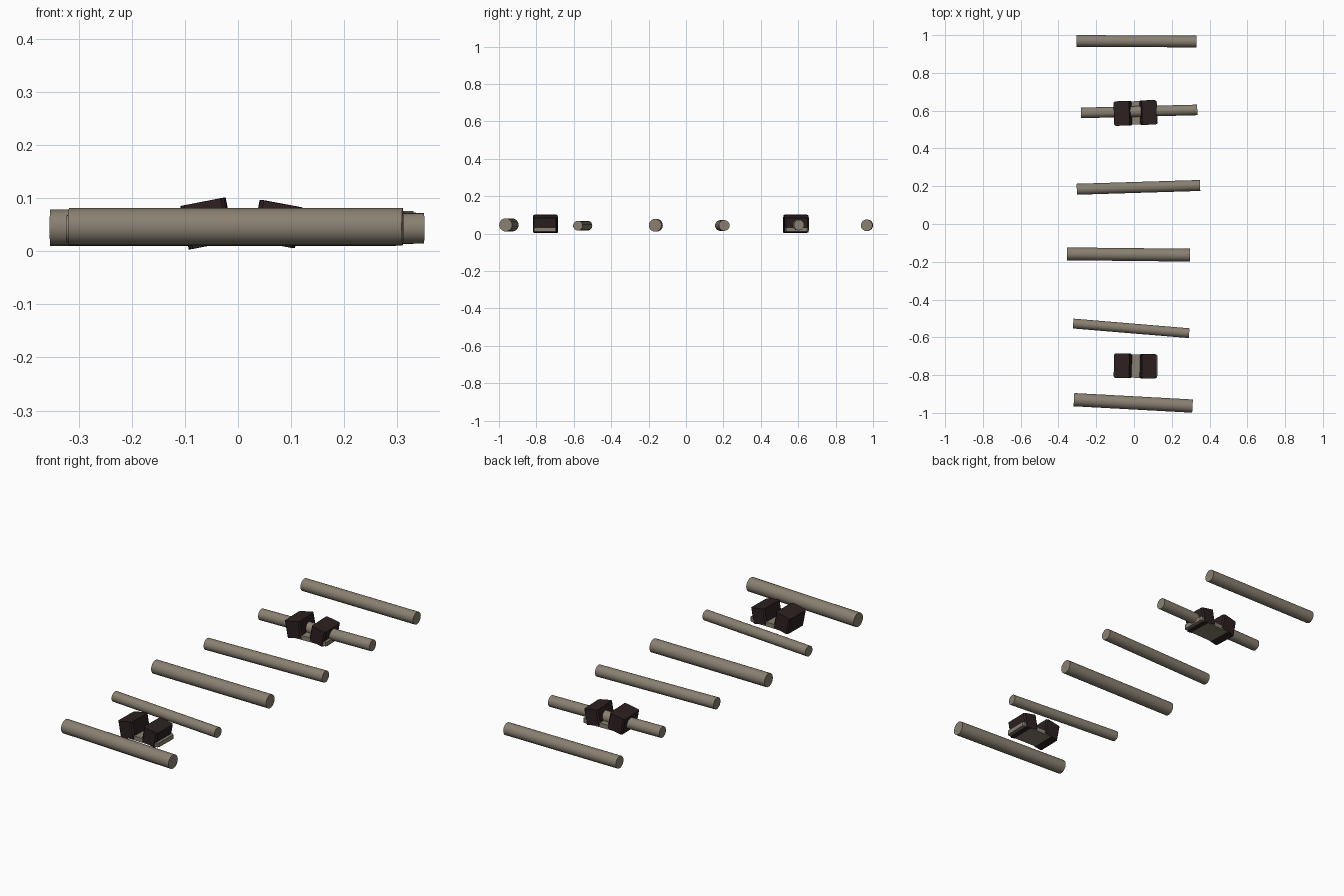
import bpy, bmesh, math
from mathutils import Vector, Matrix

if "Cube" in bpy.data.objects:
    bpy.data.objects.remove(bpy.data.objects["Cube"])


def material(name, rgb):
    m = bpy.data.materials.new(name)
    m.diffuse_color = (*rgb, 1)
    m.use_nodes = True
    m.node_tree.nodes["Principled BSDF"].inputs["Base Color"].default_value = m.diffuse_color
    return m


wood = material("weathered_wood", (0.25, 0.215, 0.165))
dark = material("dark_brown", (0.026, 0.015, 0.015))


def add_object(name, bm, mat):
    mesh = bpy.data.meshes.new(name)
    bm.to_mesh(mesh)
    bm.free()
    mesh.materials.append(mat)
    ob = bpy.data.objects.new(name, mesh)
    bpy.context.collection.objects.link(ob)
    return ob


def log(name, start, end, radius):
    a, b = Vector(start), Vector(end)
    bm = bmesh.new()
    bmesh.ops.create_cone(bm, cap_ends=True, segments=20, radius1=radius,
                          radius2=radius, depth=(b - a).length)
    turn = (b - a).to_track_quat('Z', 'Y').to_matrix().to_4x4()
    bm.transform(Matrix.Translation((a + b) / 2) @ turn)
    ob = add_object(name, bm, wood)
    bpy.ops.object.select_all(action='DESELECT')
    ob.select_set(True)
    bpy.context.view_layer.objects.active = ob
    bpy.ops.object.shade_smooth_by_angle(angle=math.radians(40))


def block(name, centre, size, tilt, yaw, origin, mat, bevel):
    bm = bmesh.new()
    bmesh.ops.create_cube(bm, size=1)
    bm.transform(Matrix.Diagonal((*size, 1)))
    # round only the lengthwise ends
    edges = [e for e in bm.edges
             if abs(e.verts[0].co.z - e.verts[1].co.z) > size[2] / 2]
    bmesh.ops.bevel(bm, geom=edges, offset=bevel, segments=1, affect='EDGES')
    bm.transform(Matrix.Translation(origin)
                 @ Matrix.Rotation(math.radians(yaw), 4, 'Z')
                 @ Matrix.Translation(centre)
                 @ Matrix.Rotation(math.radians(-tilt), 4, 'Y'))
    add_object(name, bm, mat)


# Row of loose logs: left x, left y, right x, right y, height, radius
logs = [(-0.305, 0.969, 0.33, 0.966, 0.044, 0.031),
        (-0.28, 0.588, 0.335, 0.604, 0.045, 0.028),
        (-0.303, 0.184, 0.35, 0.204, 0.043, 0.029),
        (-0.354, -0.158, 0.297, -0.165, 0.044, 0.034),
        (-0.322, -0.527, 0.292, -0.578, 0.042, 0.026),
        (-0.318, -0.930, 0.310, -0.964, 0.046, 0.035)]
for i, (x1, y1, x2, y2, z, r) in enumerate(logs, 1):
    log(f"log_{i}", (x1, y1, z), (x2, y2, z), r)

# Two bindings: a wooden slab under a pair of tilted dark pads
for i, (y, yaw) in enumerate([(0.588, 2), (-0.752, -1)], 1):
    o = Vector((0.005, y, 0))
    block(f"slab_{i}", (0.015, 0, 0.022), (0.208, 0.124, 0.022), 0, yaw, o, wood, 0.006)
    block(f"left_pad_{i}", (-0.063, 0, 0.052), (0.083, 0.13, 0.083), 11, yaw, o, dark, 0.007)
    block(f"right_pad_{i}", (0.069, 0, 0.051), (0.078, 0.13, 0.078), -10.5, yaw, o, dark, 0.007)
